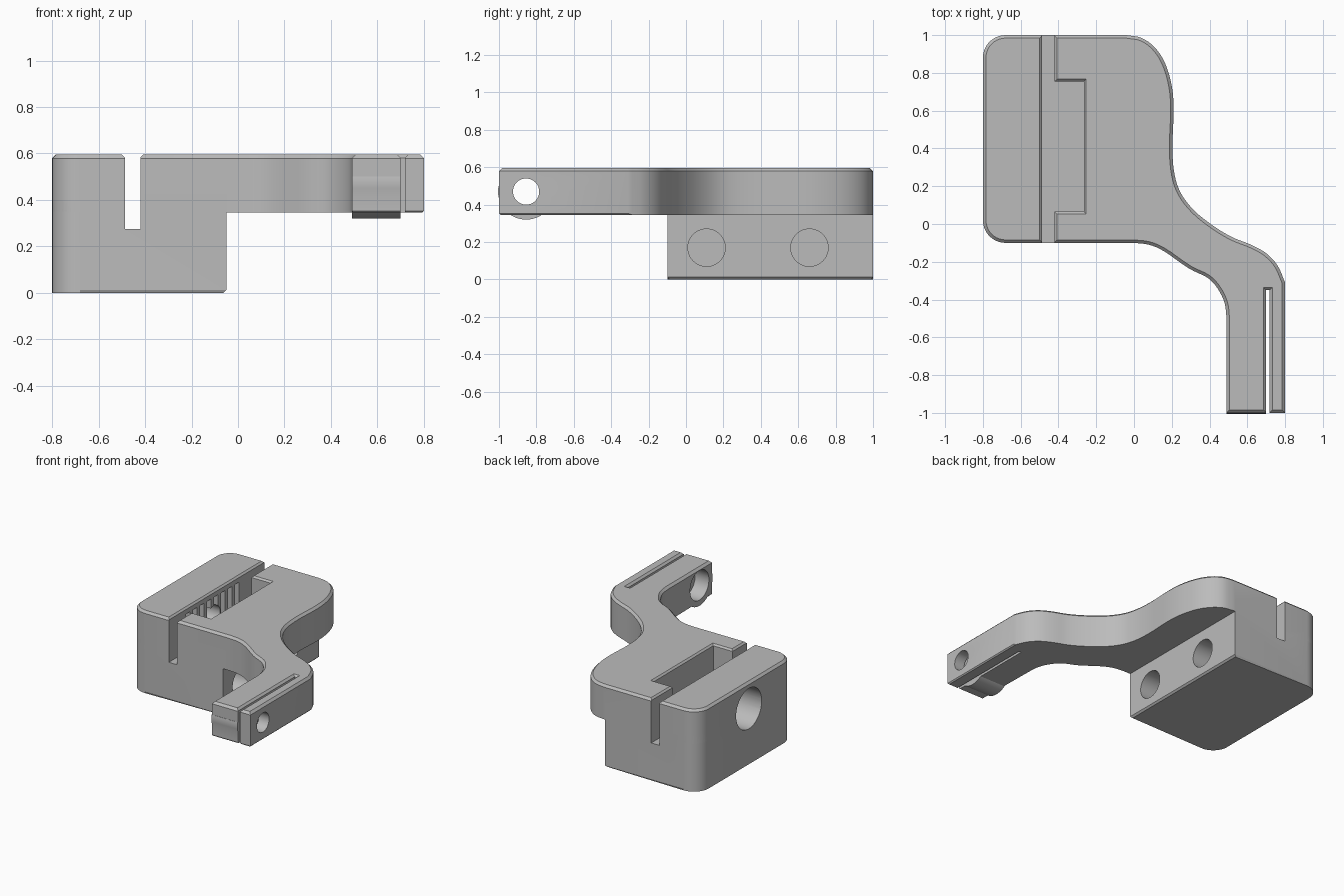
import bpy, bmesh
from math import sin, cos, pi, radians
from mathutils import Vector, Matrix

old = bpy.data.objects.get("Cube")
if old:
    bpy.data.objects.remove(old)

grey = bpy.data.materials.new("plain_grey")
grey.use_nodes = True
colour = (0.5, 0.5, 0.5, 1)
grey.diffuse_color = colour
grey.node_tree.nodes["Principled BSDF"].inputs["Base Color"].default_value = colour

TOP, ARM_BOTTOM = 0.595, 0.345


def add_object(name, bm):
    bmesh.ops.recalc_face_normals(bm, faces=bm.faces[:])
    mesh = bpy.data.meshes.new(name)
    bm.to_mesh(mesh)
    bm.free()
    mesh.materials.append(grey)
    obj = bpy.data.objects.new(name, mesh)
    bpy.context.collection.objects.link(obj)
    return obj


def prism(name, outline, z0, z1, bevel_low=0, bevel_high=0):
    """Extrude an outline upwards, with optional chamfered rims."""
    bm = bmesh.new()
    rings = [[bm.verts.new((x, y, z)) for x, y in outline] for z in (z0, z1)]
    caps = [bm.faces.new(r) for r in rings]
    n = len(outline)
    for i in range(n):
        j = (i + 1) % n
        bm.faces.new((rings[0][i], rings[0][j], rings[1][j], rings[1][i]))
    edges = [list(c.edges) for c in caps]
    for rim, size in zip(edges, (bevel_low, bevel_high)):
        if size:
            bmesh.ops.bevel(bm, geom=rim, offset=size, segments=1, affect='EDGES')
    return add_object(name, bm)


def box(name, x, y, z, flare=0):
    """Box; with flare its top opens out to chamfer the cut rim."""
    bm = bmesh.new()
    levels = [(z[0], 0), (z[1], 0)]
    if flare:
        levels = [(z[0], 0), (TOP - flare, 0), (TOP + flare, 2 * flare)]
    rings = [[bm.verts.new(p) for p in ((x[0] - g, y[0] - g, h), (x[1] + g, y[0] - g, h),
                                        (x[1] + g, y[1] + g, h), (x[0] - g, y[1] + g, h))]
             for h, g in levels]
    bm.faces.new(rings[0])
    bm.faces.new(rings[-1])
    for a, b in zip(rings, rings[1:]):
        for i in range(4):
            j = (i + 1) % 4
            bm.faces.new((a[i], a[j], b[j], b[i]))
    return add_object(name, bm)


def rod(name, x0, x1, y, z, r):
    """Cylinder lying along x."""
    bm = bmesh.new()
    place = Matrix.Translation(((x0 + x1) / 2, y, z)) @ Matrix.Rotation(pi / 2, 4, 'Y')
    bmesh.ops.create_cone(bm, cap_ends=True, segments=48, radius1=r, radius2=r,
                          depth=x1 - x0, matrix=place)
    return add_object(name, bm)


def combine(target, other, operation):
    mod = target.modifiers.new(operation, 'BOOLEAN')
    mod.operation, mod.object, mod.solver = operation, other, 'EXACT'
    bpy.context.view_layer.objects.active = target
    bpy.ops.object.modifier_apply(modifier=mod.name)
    bpy.data.objects.remove(other)


def arc(cx, cy, r, start, end, steps=10):
    angles = [radians(start + (end - start) * i / steps) for i in range(steps + 1)]
    return [(cx + r * cos(a), cy + r * sin(a)) for a in angles]


def smooth_path(points, steps=4):
    """Catmull-Rom curve through the points."""
    p = [Vector(q) for q in points]
    p = [p[0] * 2 - p[1]] + p + [p[-1] * 2 - p[-2]]
    out = []
    for a, b, c, d in zip(p, p[1:], p[2:], p[3:]):
        for i in range(steps):
            t = i / steps
            out.append(tuple(0.5 * (2 * b + (c - a) * t + (2 * a - 5 * b + 4 * c - d) * t ** 2
                                    + (3 * b - a - 3 * c + d) * t ** 3)))
    return out + [tuple(points[-1])]


# Upper plate with the curved arm
rounded_side = arc(-0.68, 0.88, 0.12, 90, 180) + arc(-0.68, 0.02, 0.12, 180, 270)
inner_curve = smooth_path([(0, -0.1), (0.08, -0.11), (0.16, -0.145), (0.29, -0.235),
                           (0.39, -0.285), (0.445, -0.345), (0.48, -0.42), (0.49, -0.5)])
outer_curve = smooth_path([(0.8, -0.31), (0.76, -0.22), (0.70, -0.155), (0.62, -0.11),
                           (0.52, -0.07), (0.42, -0.01), (0.32, 0.07), (0.25, 0.16),
                           (0.215, 0.26), (0.203, 0.4), (0.21, 0.6), (0.2, 0.73),
                           (0.165, 0.85), (0.11, 0.935), (0.04, 0.985), (-0.04, 1.0)])
outline = rounded_side + inner_curve + [(0.49, -1), (0.8, -1)] + outer_curve
body = prism("clamp_bracket", outline, ARM_BOTTOM, TOP, 0.008, 0.016)

# Lower block
block = prism("lower_block", rounded_side + [(-0.05, -0.1), (-0.05, 1.0)], 0, 0.42, 0.012)
combine(body, block, 'UNION')

# Half-round boss under the arm tip
boss = rod("boss", 0.49, 0.709, -0.855, 0.47, 0.15)
combine(boss, box("boss_trim", (0, 1), (-1.5, 0), (0.5, 1)), 'DIFFERENCE')
combine(body, boss, 'UNION')

# Strap slot, pocket and arm slit
cuts = [box("slot", (-0.487, -0.42), (-0.5, 1.5), (0.275, 1), 0.012),
        box("pocket", (-0.487, -0.265), (0.065, 0.755), (0.275, 1), 0.012),
        box("slit", (0.699, 0.718), (-1.3, -0.35), (0.2, 1), 0.014)]

# Grip grooves in the pocket wall
for i in range(8):
    y = 0.1 + 0.08 * i
    cuts.append(box("groove", (-0.52, -0.46), (y, y + 0.045), (0.276, 0.55)))

# Screw holes: side counterbore, blind pair, arm tip
cuts += [rod("side_counterbore", -1, -0.6, 0.42, 0.405, 0.147),
         rod("side_hole", -0.7, -0.45, 0.42, 0.42, 0.07),
         rod("blind_hole", -0.35, 0.1, 0.11, 0.17, 0.1),
         rod("blind_hole", -0.35, 0.1, 0.66, 0.17, 0.1),
         rod("tip_hole", 0.4, 0.9, -0.855, 0.47, 0.07),
         rod("tip_counterbore", 0.4, 0.6, -0.855, 0.47, 0.108)]
for cutter in cuts:
    combine(body, cutter, 'DIFFERENCE')

bpy.ops.object.select_all(action='DESELECT')
body.select_set(True)
bpy.context.view_layer.objects.active = body
bpy.ops.object.shade_smooth_by_angle(angle=radians(25))
